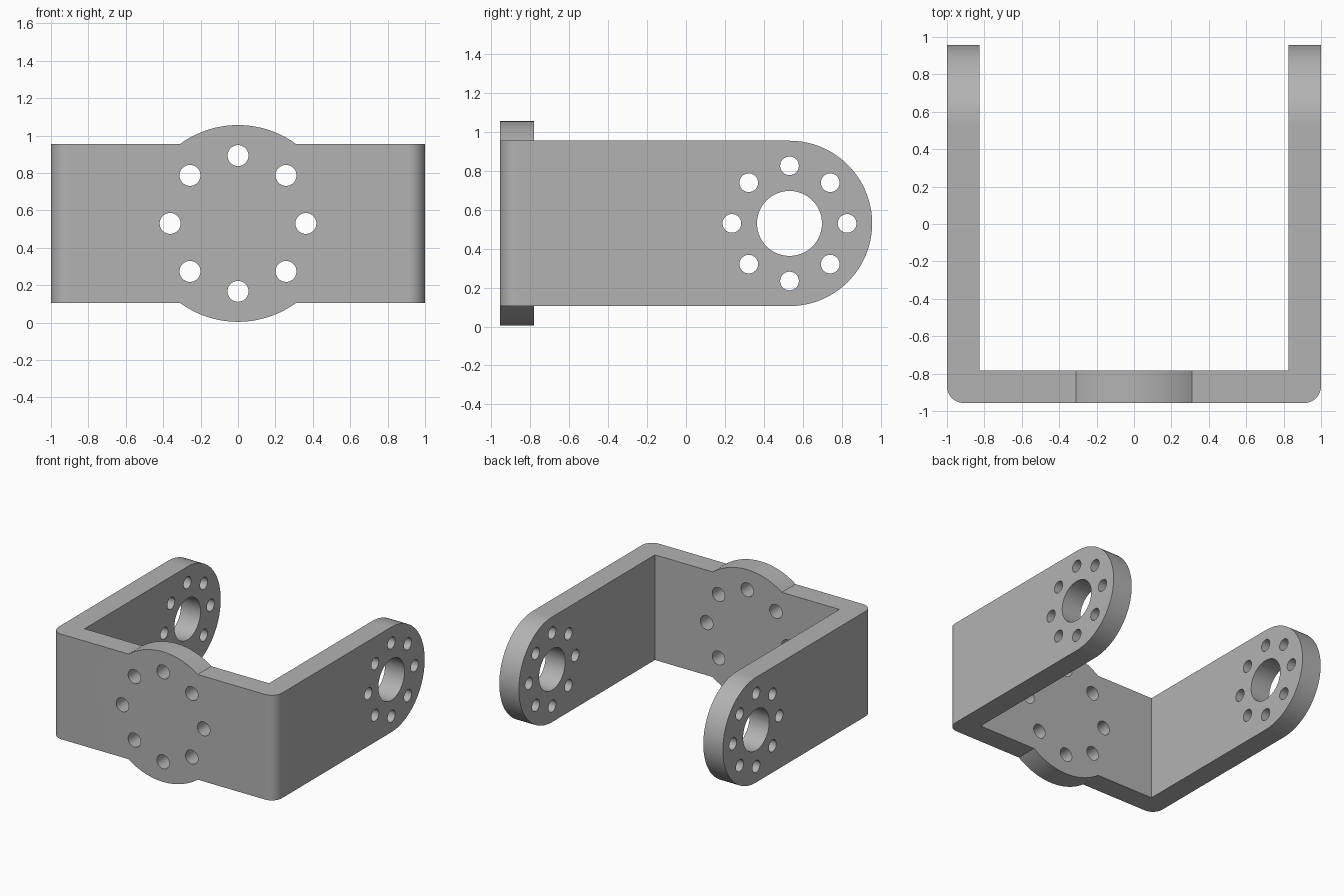
import bpy
import bmesh
from math import pi, sin, cos, radians
from mathutils import Matrix, Vector

if "Cube" in bpy.data.objects:
    bpy.data.objects.remove(bpy.data.objects["Cube"], do_unlink=True)

MID = 0.53        # height of the centre line
HALF = 0.425      # half the strap width, also the arm end radius
REACH = 0.957     # half the depth
WALL = 0.175      # plate thickness
CORNER = 0.09     # outer bend radius
PIVOT_Y = REACH - HALF

grey = bpy.data.materials.new("light grey")
grey.use_nodes = True
colour = (0.45, 0.45, 0.45, 1)
grey.diffuse_color = colour
grey.node_tree.nodes["Principled BSDF"].inputs["Base Color"].default_value = colour


def arc(cx, cy, r, start, end, steps):
    angles = [radians(start + (end - start) * i / steps) for i in range(steps + 1)]
    return [(cx + r * cos(a), cy + r * sin(a)) for a in angles]


def prism(name, outline, place, depth):
    """Extrude a 2D outline; place(u, v) gives the 3D point."""
    bm = bmesh.new()
    face = bm.faces.new([bm.verts.new(place(u, v)) for u, v in outline])
    new = bmesh.ops.extrude_face_region(bm, geom=[face])["geom"]
    moved = [v for v in new if isinstance(v, bmesh.types.BMVert)]
    bmesh.ops.translate(bm, verts=moved, vec=Vector(depth))
    bmesh.ops.recalc_face_normals(bm, faces=bm.faces)
    return finish(name, bm)


def finish(name, bm):
    mesh = bpy.data.meshes.new(name)
    bm.to_mesh(mesh)
    bm.free()
    mesh.materials.append(grey)
    obj = bpy.data.objects.new(name, mesh)
    bpy.context.collection.objects.link(obj)
    return obj


def drill(bm, axis, centre, radius, length, segments):
    turn = Matrix.Rotation(pi / 2, 4, "Y" if axis == "X" else "X")
    bmesh.ops.create_cone(bm, cap_ends=True, segments=segments, radius1=radius,
                          radius2=radius, depth=length,
                          matrix=Matrix.Translation(centre) @ turn)


def combine(target, tool, operation):
    mod = target.modifiers.new(operation.lower(), "BOOLEAN")
    mod.operation = operation
    mod.solver = "EXACT"
    mod.object = tool
    bpy.context.view_layer.objects.active = target
    bpy.ops.object.modifier_apply(modifier=mod.name)
    bpy.data.objects.remove(tool, do_unlink=True)


# U-shaped strap with rounded outer bends
inner = 1 - WALL
u_outline = ([(1, REACH), (inner, REACH), (inner, WALL - REACH),
              (-inner, WALL - REACH), (-inner, REACH), (-1, REACH)]
             + arc(CORNER - 1, CORNER - REACH, CORNER, 180, 270, 12)
             + arc(1 - CORNER, CORNER - REACH, CORNER, 270, 360, 12))
bracket = prism("bracket", u_outline, lambda x, y: (x, y, MID - HALF), (0, 0, 2 * HALF))

# Round the free ends of both arms
end_cut = ([(REACH + 0.2, MID + HALF + 0.1), (PIVOT_Y, MID + HALF + 0.1)]
           + arc(PIVOT_Y, MID, HALF, 90, -90, 64)
           + [(PIVOT_Y, MID - HALF - 0.1), (REACH + 0.2, MID - HALF - 0.1)])
cutter = prism("arm_end_cutter", end_cut, lambda y, z: (-1.2, y, z), (2.4, 0, 0))
combine(bracket, cutter, "DIFFERENCE")

# Round mounting flange on the front wall
flange = prism("flange", arc(0, MID, 0.526, 0, 360, 128)[:-1],
               lambda x, z: (x, -REACH, z), (0, WALL, 0))
combine(bracket, flange, "UNION")

# Ring of holes in the front wall, and a bore with its ring through both arms
holes = bmesh.new()
for u, v in arc(0, 0, 1, 0, 315, 7):
    drill(holes, "Y", (u * 0.363, -REACH, MID + v * 0.363), 0.056, 0.6, 32)
    drill(holes, "X", (0, PIVOT_Y + u * 0.296, MID + v * 0.296), 0.048, 2.4, 32)
drill(holes, "X", (0, PIVOT_Y, MID), 0.167, 2.4, 64)
combine(bracket, finish("hole_cutter", holes), "DIFFERENCE")

# Smooth curved walls, keep the plates flat
bpy.ops.object.select_all(action="DESELECT")
bracket.select_set(True)
bpy.context.view_layer.objects.active = bracket
bpy.ops.object.shade_smooth_by_angle(angle=radians(25))
flat = bracket.modifiers.new("flat_plates", "WEIGHTED_NORMAL")
flat.keep_sharp = True
